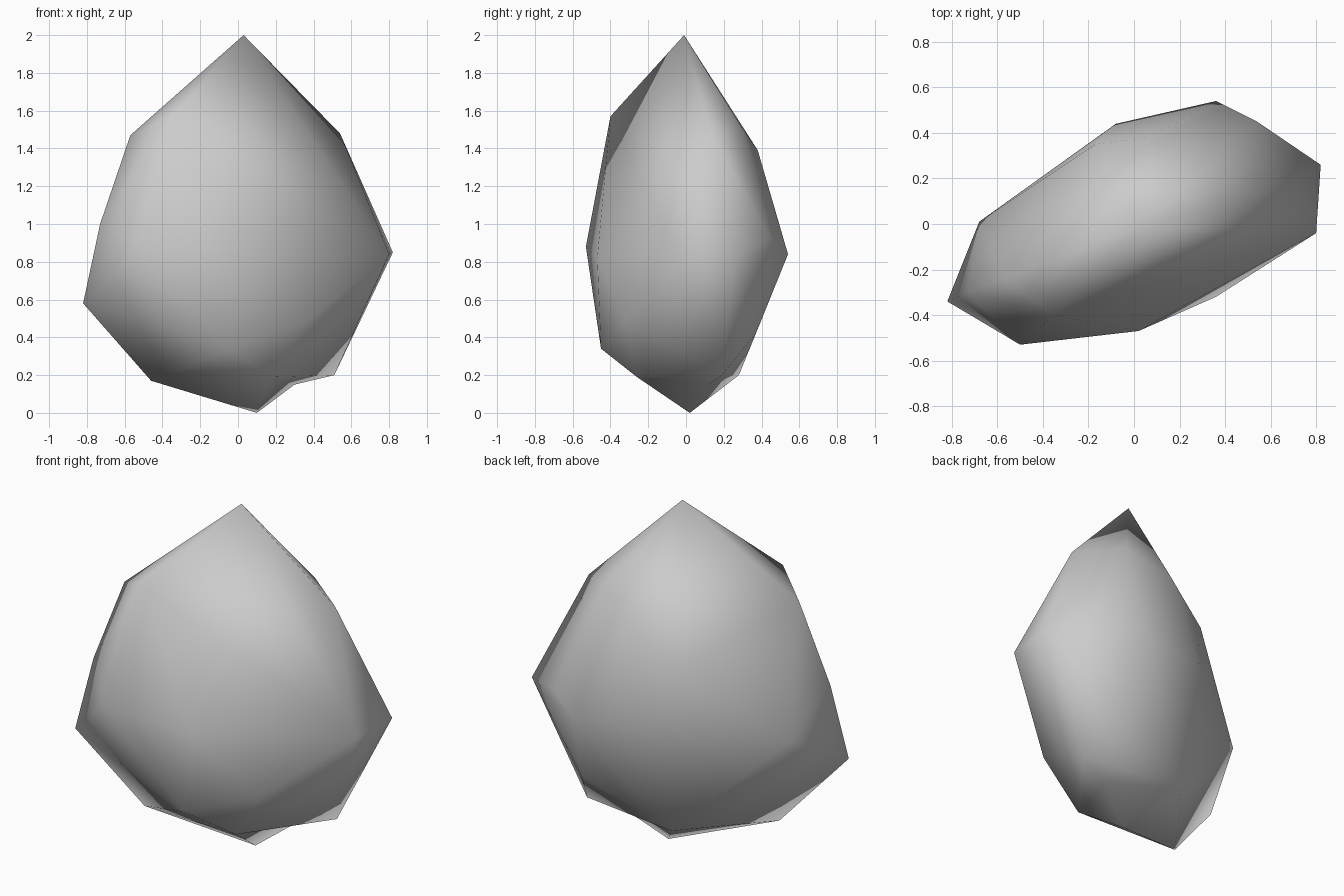
import bpy
import bmesh
from mathutils import Vector

# Remove the default cube only
default_cube = bpy.data.objects.get("Cube")
if default_cube:
    bpy.data.objects.remove(default_cube, do_unlink=True)


def flat_material(name, grey):
    """Plain single-colour matte material."""
    material = bpy.data.materials.new(name)
    material.use_nodes = True
    colour = (grey, grey, grey, 1)
    material.diffuse_color = colour
    shader = material.node_tree.nodes["Principled BSDF"]
    shader.inputs["Base Color"].default_value = colour
    shader.inputs["Roughness"].default_value = 0.9
    return material


# Corners of the chipped stone, grouped by region
corners = {
    "tip": [(.03, -.01, 2)],
    "base": [(.1, .02, 0)],
    "upper_ring": [
        (.54, .13, 1.48), (.3, .29, 1.52), (.06, .38, 1.39),
        (-.57, -.24, 1.47), (-.35, -.4, 1.57), (-.17, .35, 1.18),
    ],
    "widest_ring": [
        (.82, .26, .85), (.8, -.04, .84), (.54, .45, .92), (.36, .54, .84),
        (-.08, .44, .87), (-.68, .01, .78), (-.73, -.3, 1),
        (-.82, -.34, .58), (-.5, -.53, .88), (.02, -.47, .82),
    ],
    "lower_ring": [
        (.51, .19, .2), (.42, .37, .42), (.36, -.32, .48),
        (-.04, -.45, .34), (.17, -.26, .19), (-.46, -.21, .17),
        (-.1, .28, .2),
    ],
}

# Wrap the corners in a faceted skin
bm = bmesh.new()
for region in corners.values():
    for position in region:
        bm.verts.new(position)
bmesh.ops.convex_hull(bm, input=bm.verts[:])
loose = [v for v in bm.verts if not v.link_faces]
bmesh.ops.delete(bm, geom=loose, context='VERTS')


def nearest_vert(position):
    return min(bm.verts, key=lambda v: (v.co - Vector(position)).length)


# Small chip knocked out of the edge between the base and its left corner
base = nearest_vert(corners["base"][0])
left_corner = nearest_vert(corners["lower_ring"][0])
chipped_edge = bm.edges.get((base, left_corner))
if chipped_edge:
    chip = bmesh.utils.edge_split(chipped_edge, base, .5)[1]
    chip.co = (.3, .12, .15)

bmesh.ops.triangulate(bm, faces=bm.faces[:])
bmesh.ops.recalc_face_normals(bm, faces=bm.faces[:])

# Smooth shading over the whole stone
for face in bm.faces:
    face.smooth = True

mesh = bpy.data.meshes.new("rock")
bm.to_mesh(mesh)
bm.free()
rock = bpy.data.objects.new("rock", mesh)
bpy.context.collection.objects.link(rock)
mesh.materials.append(flat_material("stone grey", .6))
